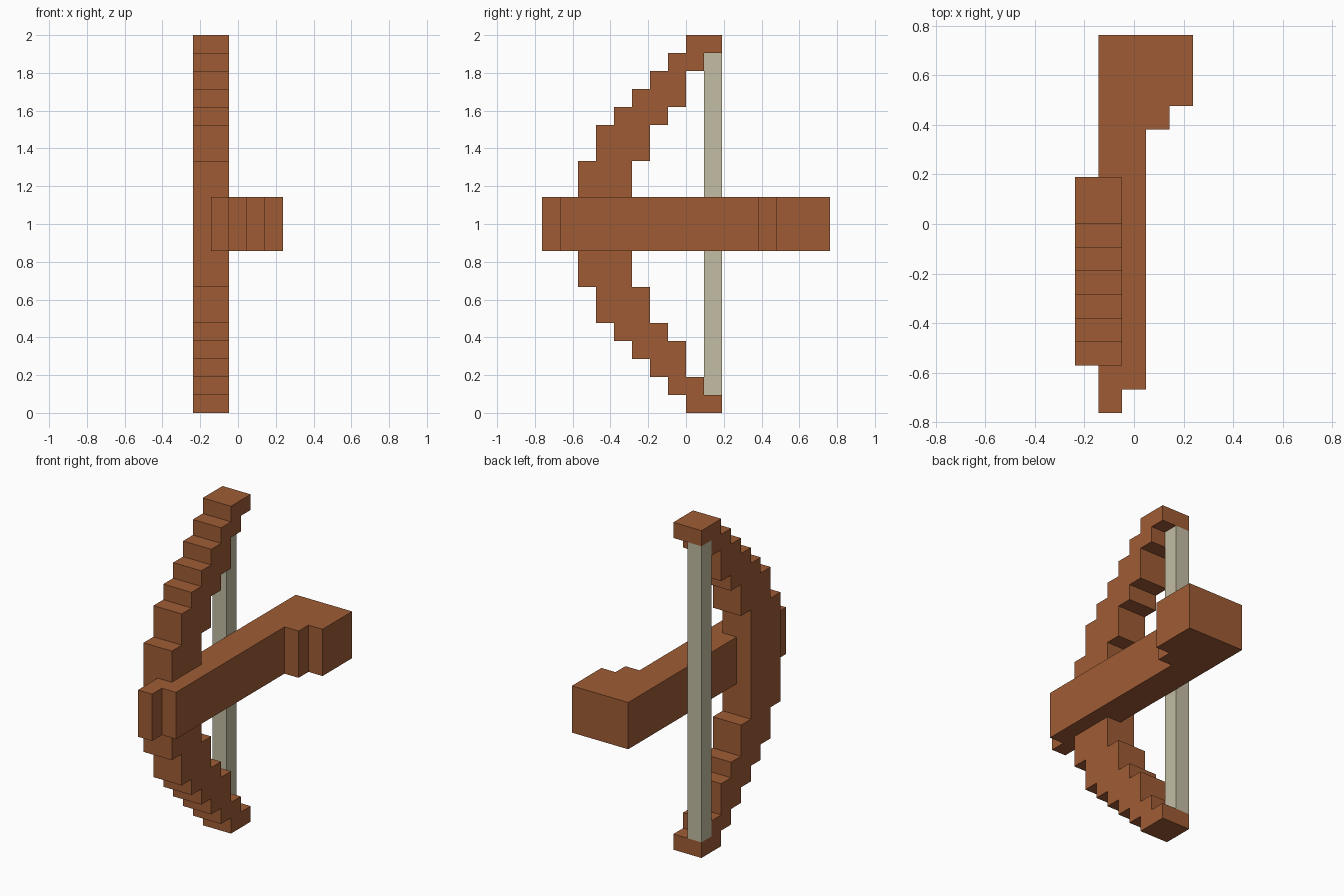
import bpy, bmesh
from mathutils import Vector

cube = bpy.data.objects.get("Cube")
if cube:
    bpy.data.objects.remove(cube, do_unlink=True)

U = 2 / 21  # edge length of one block


def material(name, rgb):
    m = bpy.data.materials.new(name)
    m.use_nodes = True
    m.diffuse_color = (*rgb, 1)
    bsdf = m.node_tree.nodes["Principled BSDF"]
    bsdf.inputs["Base Color"].default_value = (*rgb, 1)
    bsdf.inputs["Roughness"].default_value = 0.9
    return m


wood = material("brown wood", (0.347, 0.107, 0.036))
cord = material("pale cord", (0.546, 0.508, 0.366))


def extrude_profile(name, points, place, direction, mat):
    """Extrude a flat outline, given in block units, along a direction."""
    bm = bmesh.new()
    face = bm.faces.new([bm.verts.new(Vector(place(a, b)) * U) for a, b in points])
    new = bmesh.ops.extrude_face_region(bm, geom=[face])["geom"]
    bmesh.ops.translate(bm, vec=Vector(direction) * U,
                        verts=[g for g in new if isinstance(g, bmesh.types.BMVert)])
    bmesh.ops.recalc_face_normals(bm, faces=bm.faces)
    mesh = bpy.data.meshes.new(name)
    bm.to_mesh(mesh)
    bm.free()
    mesh.materials.append(mat)
    obj = bpy.data.objects.new(name, mesh)
    bpy.context.collection.objects.link(obj)
    return obj


def stairs(steps):
    """Turn (y, z bottom, z top) steps into a stepped edge."""
    return [p for y, z0, z1 in steps for p in ((y, z0), (y, z1))]


# Bow limbs: stepped outer and inner edges of the upper half, mirrored down
outer = stairs([(-6, 10.5, 14), (-5, 14, 16), (-4, 16, 17), (-3, 17, 18),
                (-2, 18, 19), (-1, 19, 20), (0, 20, 21)])[1:]
inner = stairs([(-3, 10.5, 14), (-2, 14, 16), (-1, 16, 17), (0, 17, 19),
                (1, 19, 20), (2, 20, 21)])[1:]
half = outer + inner[::-1]
lower = [(y, 21 - z) for y, z in reversed(half)]
extrude_profile("bow", half + lower, lambda y, z: (-2.5, y, z), (2, 0, 0), wood)

# Stock: stepped plan outline with a wide butt at the back
plan = [(-1.5, -8), (-0.5, -8), (-0.5, -7), (0.5, -7), (0.5, 4), (1.5, 4),
        (1.5, 5), (2.5, 5), (2.5, 8), (-1.5, 8)]
extrude_profile("stock", plan, lambda x, y: (x, y, 9), (0, 0, 3), wood)

# Bowstring: square cord between the two bow tips
section = [(-2.5, 1), (-1.5, 1), (-1.5, 2), (-2.5, 2)]
extrude_profile("bowstring", section, lambda x, y: (x, y, 1), (0, 0, 19), cord)
